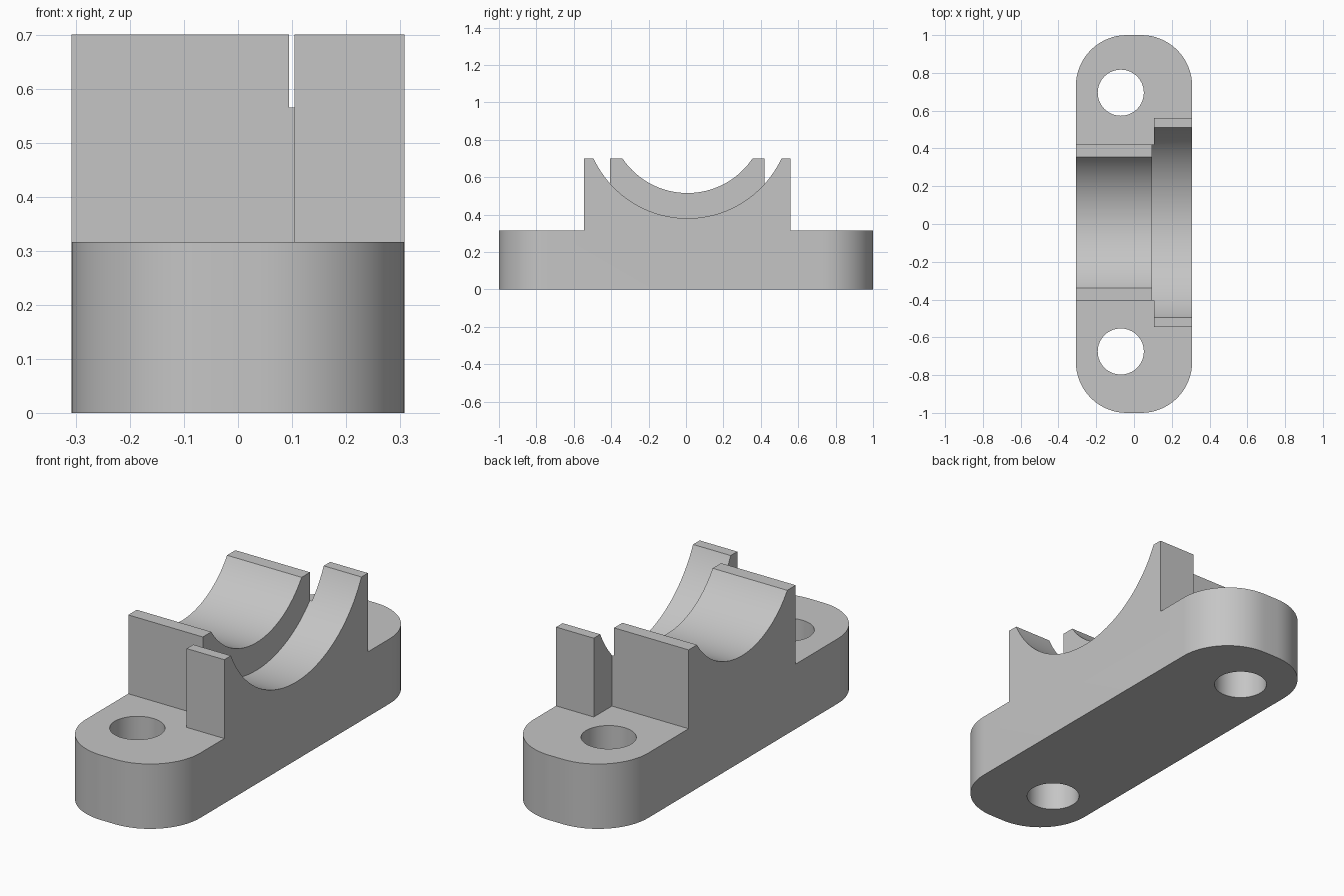
import bpy, bmesh, math
from mathutils import Matrix

cube = bpy.data.objects.get("Cube")
if cube:
    bpy.data.objects.remove(cube, do_unlink=True)

HALF_W, HALF_L = 0.308, 1.0      # base plan
CORNER_R = 0.27
BASE_H, TOP_H = 0.316, 0.70
STEP_X, BORE_X = 0.105, 0.094    # step of the outer walls, step of the bore
BORE_Y, BORE_Z = 0.008, 0.934    # bore axis

grey = bpy.data.materials.new("light grey")
grey.use_nodes = True
colour = (0.56, 0.56, 0.56, 1)
grey.diffuse_color = colour
grey.node_tree.nodes["Principled BSDF"].inputs["Base Color"].default_value = colour


def add_object(name, bm):
    bmesh.ops.recalc_face_normals(bm, faces=bm.faces)
    mesh = bpy.data.meshes.new(name)
    bm.to_mesh(mesh)
    bm.free()
    mesh.materials.append(grey)
    obj = bpy.data.objects.new(name, mesh)
    bpy.context.collection.objects.link(obj)
    return obj


def prism(name, outline, z0, z1):
    """Extrude an xy outline upwards."""
    bm = bmesh.new()
    face = bm.faces.new([bm.verts.new((x, y, z0)) for x, y in outline])
    new = bmesh.ops.extrude_face_region(bm, geom=[face])["geom"]
    verts = [v for v in new if isinstance(v, bmesh.types.BMVert)]
    bmesh.ops.translate(bm, verts=verts, vec=(0, 0, z1 - z0))
    return add_object(name, bm)


def cylinder(name, radius, depth, matrix, segments):
    bm = bmesh.new()
    bmesh.ops.create_cone(bm, cap_ends=True, segments=segments, radius1=radius,
                          radius2=radius, depth=depth, matrix=matrix)
    return add_object(name, bm)


def cut(target, cutter):
    cutter.hide_render = True
    mod = target.modifiers.new("cut", 'BOOLEAN')
    mod.operation = 'DIFFERENCE'
    mod.solver = 'EXACT'
    mod.object = cutter
    bpy.context.view_layer.objects.active = target
    bpy.ops.object.modifier_apply(modifier=mod.name)
    bpy.data.objects.remove(cutter, do_unlink=True)


# Full-height blank with rounded corners
plan = []
for quarter, (sx, sy) in enumerate([(1, 1), (-1, 1), (-1, -1), (1, -1)]):
    for i in range(17):
        a = math.radians(90) * (quarter + i / 16)
        plan.append((sx * (HALF_W - CORNER_R) + CORNER_R * math.cos(a),
                     sy * (HALF_L - CORNER_R) + CORNER_R * math.sin(a)))
body = prism("bearing_block", plan, 0, TOP_H)

# Stepped shoulders above the two mounting flanges
for side, narrow, wide in [(1, 0.42, 0.56), (-1, 0.405, 0.545)]:
    outline = [(-0.5, narrow), (STEP_X, narrow), (STEP_X, wide),
               (0.5, wide), (0.5, 1.2), (-0.5, 1.2)]
    cut(body, prism("shoulder_cutter", [(x, side * y) for x, y in outline],
                    BASE_H, 1))

# Stepped half-round bore along x
for radius, x0, x1 in [(0.419, -0.5, 0.2), (0.554, BORE_X, 0.5)]:
    place = (Matrix.Translation(((x0 + x1) / 2, BORE_Y, BORE_Z))
             @ Matrix.Rotation(math.pi / 2, 4, 'Y'))
    cut(body, cylinder("bore_cutter", radius, x1 - x0, place, 128))

# Bolt holes
for y in (0.695, -0.675):
    cut(body, cylinder("hole_cutter", 0.122, 1,
                       Matrix.Translation((-0.07, y, 0.2)), 64))

# Smooth the curved walls, keep the edges sharp
bpy.ops.object.select_all(action='DESELECT')
body.select_set(True)
bpy.context.view_layer.objects.active = body
bpy.ops.object.shade_smooth_by_angle(angle=math.radians(30))
